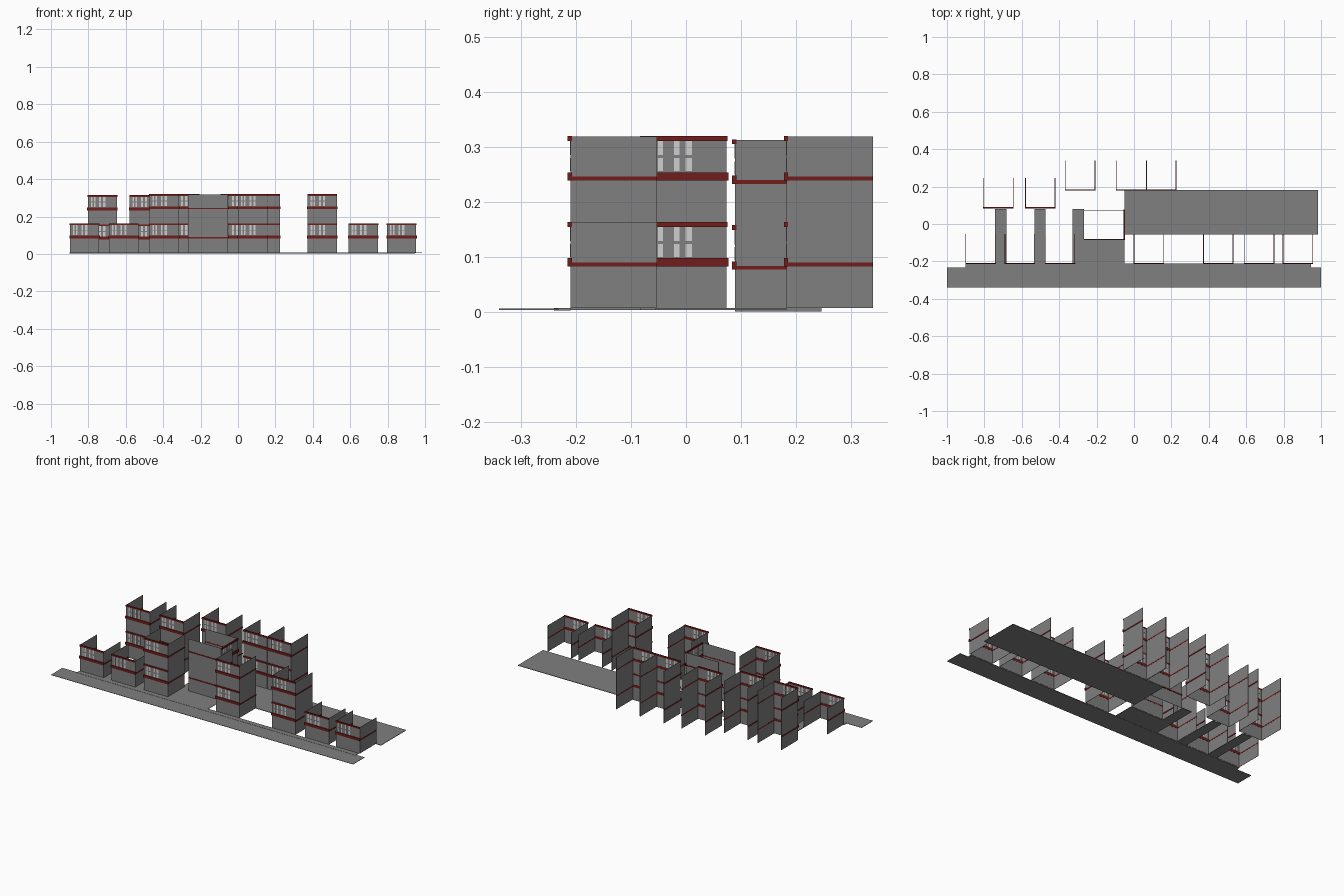
import bpy, bmesh
from mathutils import Matrix, Vector

if "Cube" in bpy.data.objects:
    bpy.data.objects.remove(bpy.data.objects["Cube"])


def material(name, rgb):
    m = bpy.data.materials.new(name)
    m.diffuse_color = (*rgb, 1)
    m.use_nodes = True
    m.node_tree.nodes["Principled BSDF"].inputs["Base Color"].default_value = m.diffuse_color
    return m


GREY = material("concrete grey", (0.215, 0.215, 0.215))
RED = material("dark red trim", (0.165, 0.012, 0.012))
PANE = material("pale window", (0.62, 0.62, 0.62))
T = 0.0015      # thickness of the sheet walls
STOREY = 0.156  # height of one blank floor plus one window floor


def box(bm, x0, x1, y0, y1, z0, z1, mat=0):
    r = bmesh.ops.create_cube(bm, size=1)
    size = Vector((x1 - x0, y1 - y0, z1 - z0))
    mid = Vector((x0 + x1, y0 + y1, z0 + z1)) / 2
    for v in r["verts"]:
        v.co = Vector(v.co[i] * size[i] for i in range(3)) + mid
        for f in v.link_faces:
            f.material_index = mat


def finish(name, bm, mats, matrix=Matrix()):
    me = bpy.data.meshes.new(name)
    bm.to_mesh(me)
    bm.free()
    for m in mats:
        me.materials.append(m)
    ob = bpy.data.objects.new(name, me)
    ob.matrix_world = matrix
    bpy.context.collection.objects.link(ob)


def house(name, x, y, z, levels, depth=0.157, width=0.157, turn=0):
    """Open-backed block: facade at local y=0, side walls running back."""
    bm = bmesh.new()
    top = levels * STOREY
    # facade and two side walls
    box(bm, 0, width, 0, T, 0, top)
    for sx in (0, width - T):
        box(bm, sx, sx + T, T, depth, 0, top)
    for n in range(levels):
        b = n * STOREY
        # red bands on the facade: under the windows and along the top
        box(bm, -0.003, width + 0.003, -0.005, T + 0.001, b + 0.076, b + 0.091, 1)
        box(bm, -0.001, width + 0.001, -0.005, T + 0.001, b + 0.148, b + 0.157, 1)
        # slim red band along each side wall
        for sx in (0, width):
            box(bm, sx - 0.002, sx + 0.002, 0, depth, b + 0.076, b + 0.083, 1)
        # narrow window panes in two rows
        for px, pw in ((0.016, 0.009), (0.032, 0.009), (0.061, 0.010), (0.082, 0.012)):
            for z0, z1 in ((0.093, 0.117), (0.122, 0.148)):
                box(bm, px, px + pw, -0.001, T + 0.001, b + z0, b + z1, 2)
    finish(name, bm, (GREY, RED, PANE),
           Matrix.Translation((x, y, z)) @ Matrix.Rotation(turn, 4, 'Z'))


# front row facing the road
for i, (x, levels) in enumerate(((-0.899, 1), (-0.69, 1), (-0.474, 2), (0, 2),
                                 (0.372, 2), (0.592, 1), (0.796, 1))):
    house(f"front_house_{i}", x, -0.21, 0.007, levels)

# two houses in the middle row, set slightly lower
for i, x in enumerate((-0.803, -0.58)):
    house(f"middle_house_{i}", x, 0.089, 0.001, 2)

# back row
for i, x in enumerate((-0.365, -0.092, 0.067)):
    house(f"back_house_{i}", x, 0.183, 0.007, 2)

# central house turned to face the courtyard on the right
house("courtyard_house", -0.053, -0.083, 0.007, 2, depth=0.215, turn=1.5707963)


def slab(name, x0, x1, y0, y1, z0=0.004, z1=0.007):
    bm = bmesh.new()
    box(bm, x0, x1, y0, y1, z0, z1)
    finish(name, bm, (GREY,))


# road, pavement, footpaths and courtyard
slab("road", -1, 1, -0.34, -0.232, 0.004, 0.006)
slab("pavement", -0.9, 0.945, -0.24, -0.21, 0.003, 0.007)
for i, (x0, x1) in enumerate(((-0.742, -0.682), (-0.533, -0.474), (-0.33, -0.267))):
    slab(f"footpath_{i}", x0, x1, -0.21, 0.08)
slab("entrance_yard", -0.267, -0.05, -0.21, -0.083)
slab("courtyard", -0.05, 0.985, -0.055, 0.183)
